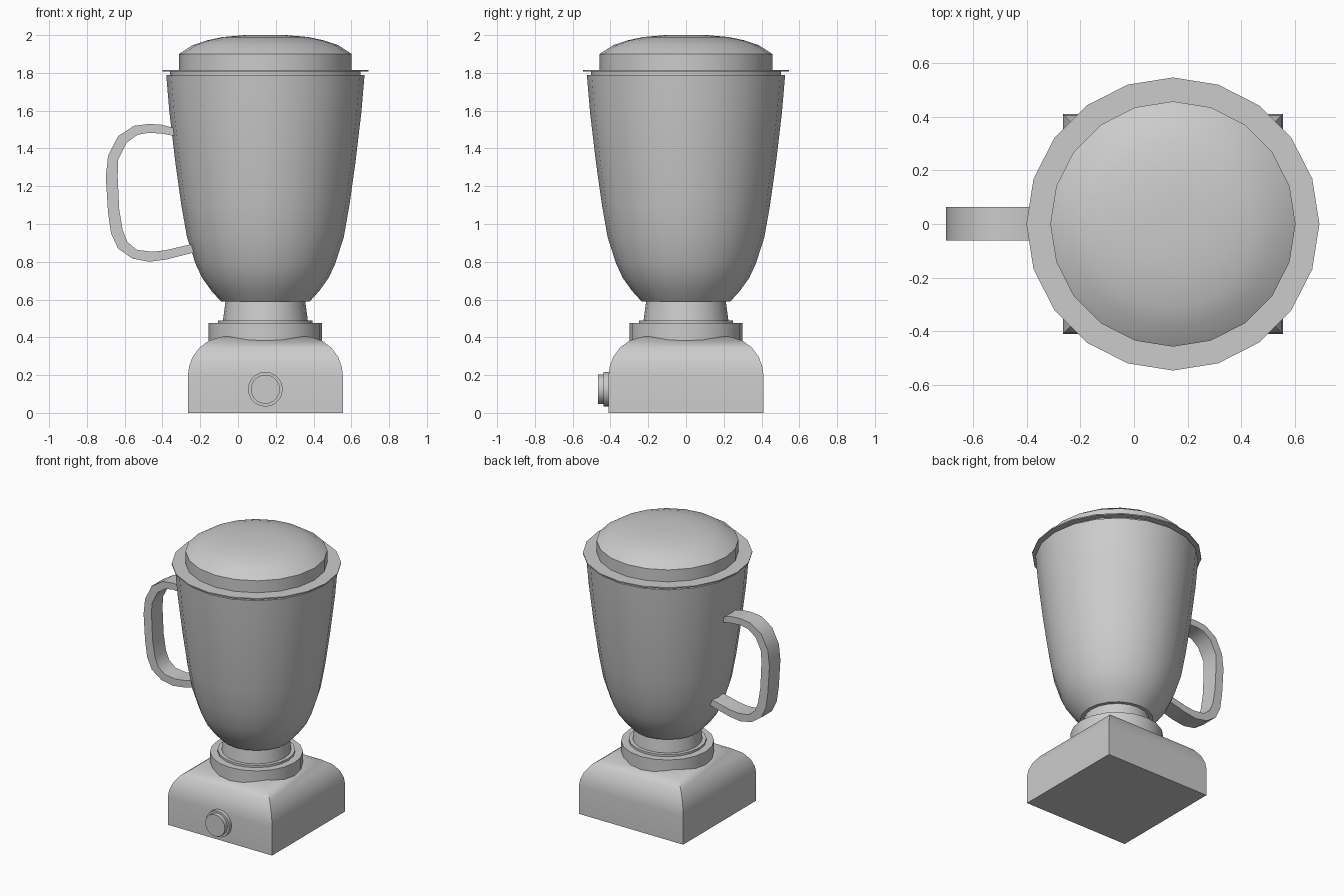
import bpy, bmesh, math
from mathutils import Matrix

if "Cube" in bpy.data.objects:
    bpy.data.objects.remove(bpy.data.objects["Cube"])

CX = 0.145      # blender axis in x
SIDES = 20


def finish(name, bm, smooth=30):
    bmesh.ops.remove_doubles(bm, verts=bm.verts, dist=1e-5)
    bmesh.ops.recalc_face_normals(bm, faces=bm.faces)
    me = bpy.data.meshes.new(name)
    bm.to_mesh(me)
    bm.free()
    ob = bpy.data.objects.new(name, me)
    bpy.context.collection.objects.link(ob)
    bpy.ops.object.select_all(action='DESELECT')
    bpy.context.view_layer.objects.active = ob
    ob.select_set(True)
    bpy.ops.object.shade_smooth_by_angle(angle=math.radians(smooth))
    return ob


def rings(name, profile, sides=SIDES, phase=0.0, smooth=30, matrix=None):
    """Stack of polygon rings from (radius, z) points, capped where open."""
    bm = bmesh.new()
    loops = []
    for r, z in profile:
        loops.append([bm.verts.new((r * math.cos(phase + math.tau * i / sides),
                                    r * math.sin(phase + math.tau * i / sides), z))
                      for i in range(sides)])
    for a, b in zip(loops, loops[1:]):
        for i in range(sides):
            j = (i + 1) % sides
            bm.faces.new((a[i], a[j], b[j], b[i]))
    bm.faces.new(loops[0][::-1])
    bm.faces.new(loops[-1])
    bm.transform(matrix or Matrix.Translation((CX, 0, 0)))
    return finish(name, bm, smooth)


# Square base with rounded shoulders and mitred corners
base = [(0.41, 0), (0.41, 0.2), (0.404, 0.245), (0.386, 0.295), (0.35, 0.345),
        (0.30, 0.382), (0.24, 0.402), (0.17, 0.41)]
rings("base", [(r * math.sqrt(2), z) for r, z in base], 4, math.pi / 4, 32)

# Collar and neck between base and jar
rings("collar", [(0.30, 0.36), (0.30, 0.475)])
rings("collar_step", [(0.25, 0.46), (0.25, 0.49)])
rings("neck", [(0.226, 0.48), (0.21, 0.60)])

# Hollow jar: outer wall, rim, inner wall
rings("jar", [(0.235, 0.59), (0.285, 0.645), (0.335, 0.715), (0.37, 0.79),
              (0.415, 0.93), (0.445, 1.10), (0.476, 1.32), (0.508, 1.59),
              (0.525, 1.79), (0.506, 1.79), (0.488, 1.59), (0.456, 1.32),
              (0.395, 0.93), (0.35, 0.79), (0.23, 0.62)])

# Lid: plug, thin flange, raised dome
rings("lid_plug", [(0.504, 1.77), (0.504, 1.81)])
rings("lid_flange", [(0.546, 1.807), (0.546, 1.815)])
rings("lid_dome", [(0.457, 1.81), (0.457, 1.90), (0.385, 1.947), (0.31, 1.972),
                   (0.225, 1.99), (0.11, 2.0), (0.04, 2.0)])

# Control knob on the front
knob = Matrix.Translation((CX, -0.40, 0.125)) @ Matrix.Rotation(math.pi / 2, 4, 'X')
rings("knob", [(0.092, 0), (0.092, 0.036), (0.077, 0.036), (0.077, 0.065)], matrix=knob)

# Handle: flat band following paired outer and inner outlines
outer = [(-0.33, 1.505), (-0.40, 1.525), (-0.47, 1.53), (-0.55, 1.52), (-0.635, 1.465),
         (-0.688, 1.36), (-0.70, 1.25), (-0.688, 1.06), (-0.672, 0.95),
         (-0.635, 0.87), (-0.56, 0.817), (-0.47, 0.80), (-0.38, 0.812), (-0.23, 0.85)]
inner = [(-0.33, 1.465), (-0.40, 1.478), (-0.47, 1.483), (-0.53, 1.473), (-0.59, 1.43),
         (-0.635, 1.34), (-0.637, 1.25), (-0.629, 1.08), (-0.61, 0.965),
         (-0.585, 0.905), (-0.535, 0.863), (-0.45, 0.853), (-0.38, 0.862), (-0.23, 0.897)]
bm = bmesh.new()
sections = []
for (ox, oz), (ix, iz) in zip(outer, inner):
    sections.append([bm.verts.new(p) for p in ((ox, -0.061, oz), (ox, 0.063, oz),
                                               (ix, 0.063, iz), (ix, -0.061, iz))])
for a, b in zip(sections, sections[1:]):
    for i in range(4):
        j = (i + 1) % 4
        bm.faces.new((a[i], a[j], b[j], b[i]))
bm.faces.new(sections[0])
bm.faces.new(sections[-1][::-1])
finish("handle", bm, 35)
